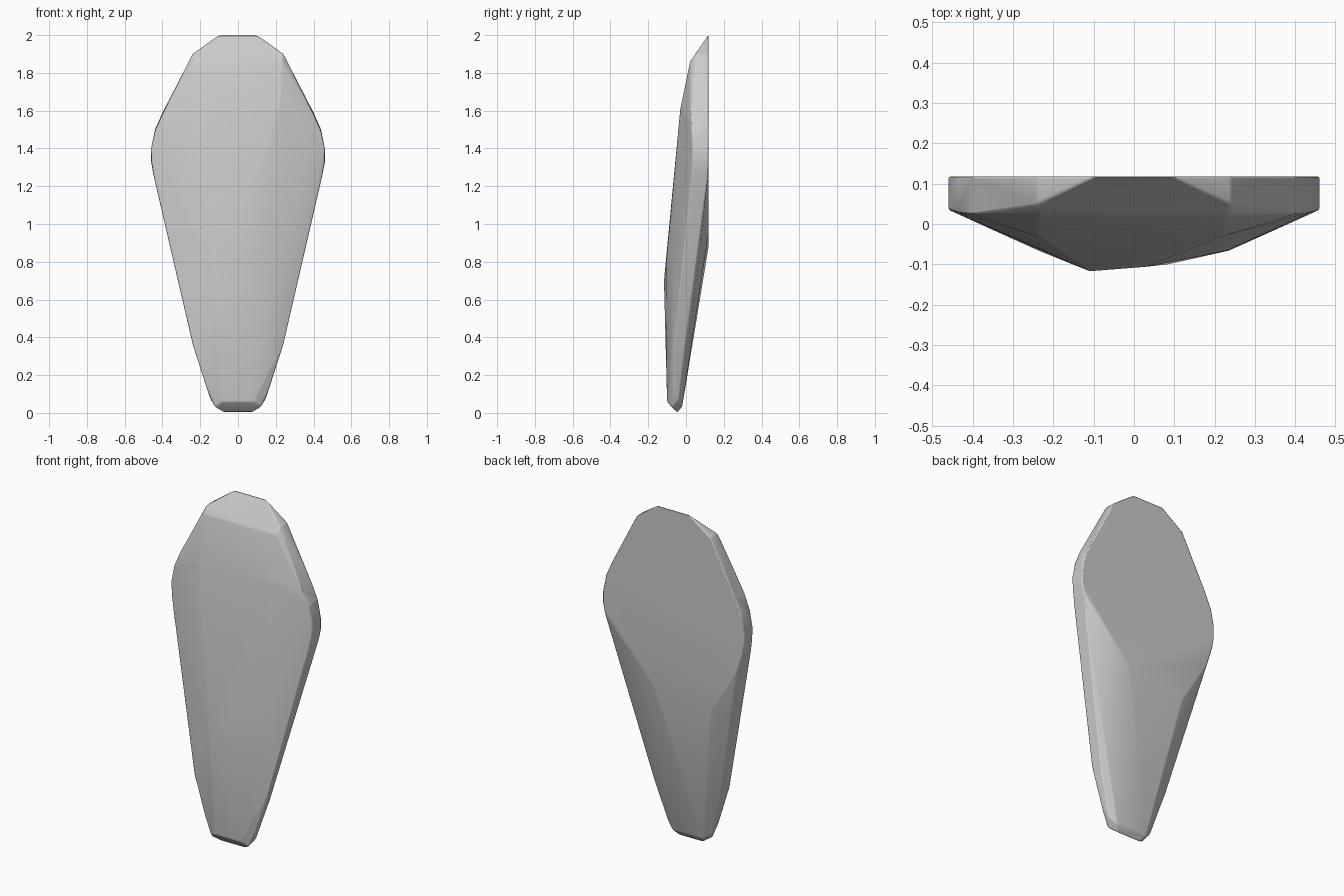
import bpy, bmesh, math

cube = bpy.data.objects.get("Cube")
if cube:
    bpy.data.objects.remove(cube)

# Stone material
stone = bpy.data.materials.new("mid_grey_stone")
stone.use_nodes = True
grey = (0.6, 0.6, 0.6, 1)
stone.diffuse_color = grey
stone.node_tree.nodes["Principled BSDF"].inputs["Base Color"].default_value = grey

BACK = 0.118

# Upper rim on the flat back, mirrored left and right
back_rim = [(0.1, 2.0), (0.24, 1.9), (0.4, 1.59), (0.44, 1.5), (0.46, 1.4), (0.46, 1.33)]
# Front edge of the side wall, mirrored left and right
front_rim = [(0.24, 0.05, 1.9), (0.4, 0.025, 1.58), (0.44, 0.03, 1.49), (0.46, 0.035, 1.4),
             (0.458, 0.035, 1.33), (0.445, 0.03, 1.25), (0.24, -0.065, 0.36),
             (0.165, -0.07, 0.13)]
# Rounded foot, mirrored left and right
foot = [(0.145, -0.04, 0.07), (0.12, -0.075, 0.03), (0.075, -0.045, 0.003),
        (0.1, -0.02, 0.035), (0.085, -0.1, 0.06), (0.22, -0.01, 0.32)]
# Lower edge of the flat back
back_break = [(0.45, 1.28), (0.135, 0.94), (-0.24, 0.87), (-0.405, 1.14), (-0.45, 1.27)]
# Facet corners on the front
facets = [(-0.235, 0.022, 1.86), (0.235, 0.022, 1.86), (-0.24, -0.03, 1.58),
          (0.22, -0.03, 1.61), (-0.11, -0.117, 0.7), (0.03, -0.106, 0.78),
          (0.23, -0.066, 0.82), (-0.12, -0.09, 0.1), (0.16, -0.082, 0.2)]

points = facets + [(x, BACK, z) for x, z in back_break]
for x, y, z in front_rim + foot + [(x, BACK, z) for x, z in back_rim]:
    points += [(x, y, z), (-x, y, z)]

# Wrap the corners in a faceted solid
bm = bmesh.new()
for p in points:
    bm.verts.new(p)
hull = bmesh.ops.convex_hull(bm, input=bm.verts)
spare = {v for v in hull["geom_interior"] + hull["geom_unused"]
         if isinstance(v, bmesh.types.BMVert)}
bmesh.ops.delete(bm, geom=list(spare), context="VERTS")
bmesh.ops.dissolve_limit(bm, angle_limit=math.radians(2), verts=bm.verts, edges=bm.edges)
bmesh.ops.recalc_face_normals(bm, faces=bm.faces)
mesh = bpy.data.meshes.new("stone_blade")
bm.to_mesh(mesh)
bm.free()
mesh.materials.append(stone)
blade = bpy.data.objects.new("stone_blade", mesh)
bpy.context.collection.objects.link(blade)

# Slightly worn edges
bevel = blade.modifiers.new("worn_edges", "BEVEL")
bevel.width = 0.008
bevel.segments = 2
bevel.limit_method = "ANGLE"
bevel.angle_limit = math.radians(12)

bpy.context.view_layer.objects.active = blade
blade.select_set(True)
bpy.ops.object.shade_smooth_by_angle(angle=math.radians(30))
